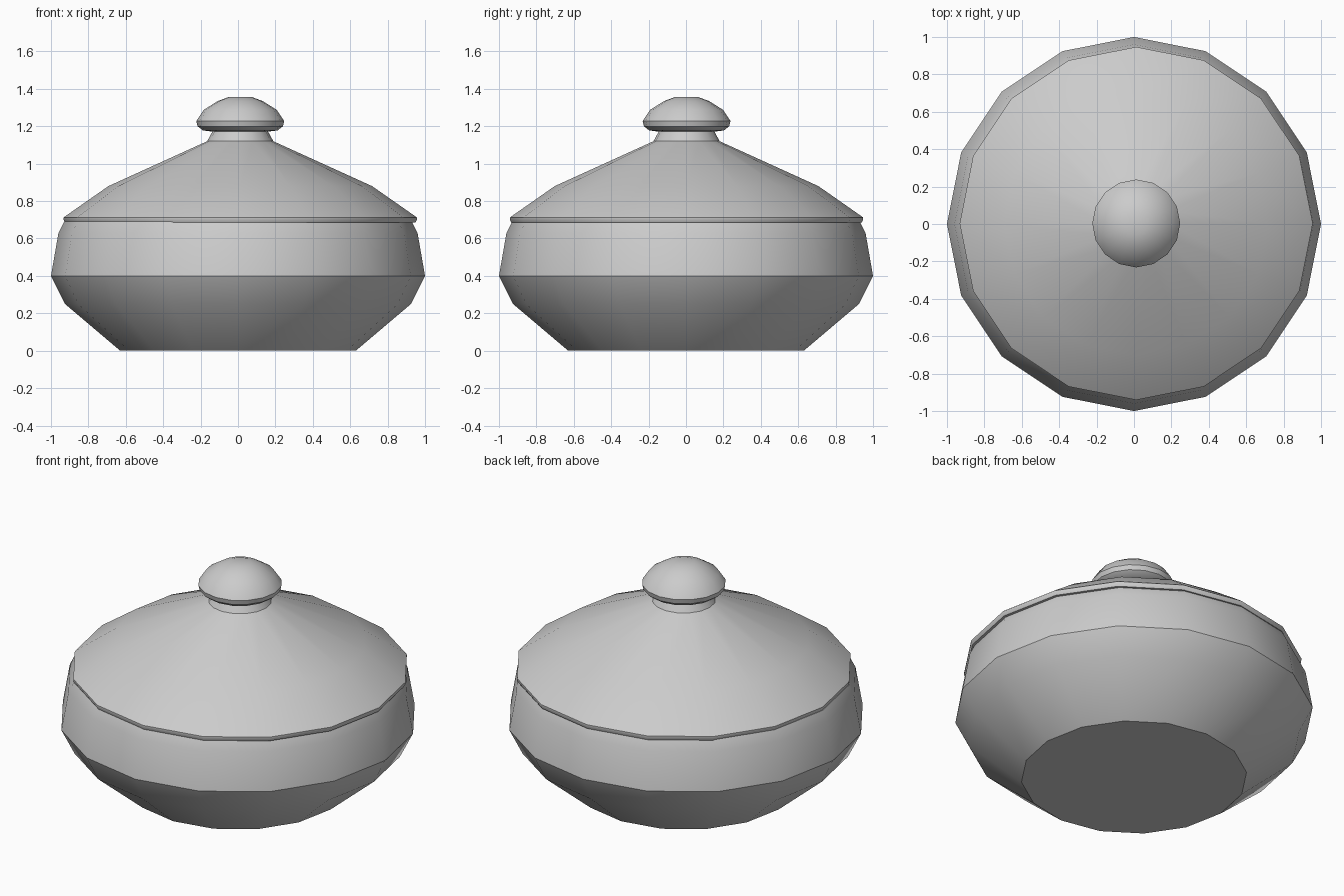
import bpy, bmesh, math

cube = bpy.data.objects.get("Cube")
if cube:
    bpy.data.objects.remove(cube)

SIDES = 16

grey = bpy.data.materials.new("plain grey")
grey.use_nodes = True
colour = (0.6, 0.6, 0.6, 1)
grey.diffuse_color = colour
grey.node_tree.nodes["Principled BSDF"].inputs["Base Color"].default_value = colour


def lathe(name, profile, centre=(0, 0)):
    """Spin a (radius, height) profile around z; cap any open ends."""
    bm = bmesh.new()
    rings = []
    for r, z in profile:
        angles = [2 * math.pi * i / SIDES for i in range(SIDES)]
        rings.append([bm.verts.new((r * math.cos(a), r * math.sin(a), z)) for a in angles])
    for low, high in zip(rings, rings[1:]):
        for i in range(SIDES):
            j = (i + 1) % SIDES
            bm.faces.new((low[i], low[j], high[j], high[i]))
    bm.faces.new(rings[0][::-1])
    bm.faces.new(rings[-1])
    bmesh.ops.recalc_face_normals(bm, faces=bm.faces)
    mesh = bpy.data.meshes.new(name)
    bm.to_mesh(mesh)
    bm.free()
    mesh.materials.append(grey)
    obj = bpy.data.objects.new(name, mesh)
    obj.location = (*centre, 0)
    bpy.context.collection.objects.link(obj)
    bpy.ops.object.select_all(action="DESELECT")
    obj.select_set(True)
    bpy.context.view_layer.objects.active = obj
    bpy.ops.object.shade_smooth_by_angle(angle=math.radians(32))
    return obj


# Bowl: outer wall, rim, then the hollow inside
lathe("bowl", [(0.63, 0), (0.925, 0.25), (1, 0.4), (0.96, 0.63), (0.93, 0.69),
               (0.88, 0.69), (0.94, 0.4), (0.87, 0.27), (0.6, 0.05)])

# Lid sits slightly off centre on the bowl
LID_CENTRE = (0.012, 0.003)
lathe("lid", [(0.92, 0.685), (0.937, 0.685), (0.944, 0.70), (0.944, 0.712), (0.934, 0.72),
              (0.705, 0.88), (0.177, 1.12), (0.147, 1.175)], LID_CENTRE)

# Knob: rounded grip with a flat band around its widest part
lathe("lid_knob", [(0.14, 1.17), (0.2, 1.178), (0.228, 1.2), (0.235, 1.228),
                   (0.195, 1.288), (0.12, 1.335), (0.06, 1.357)], LID_CENTRE)
